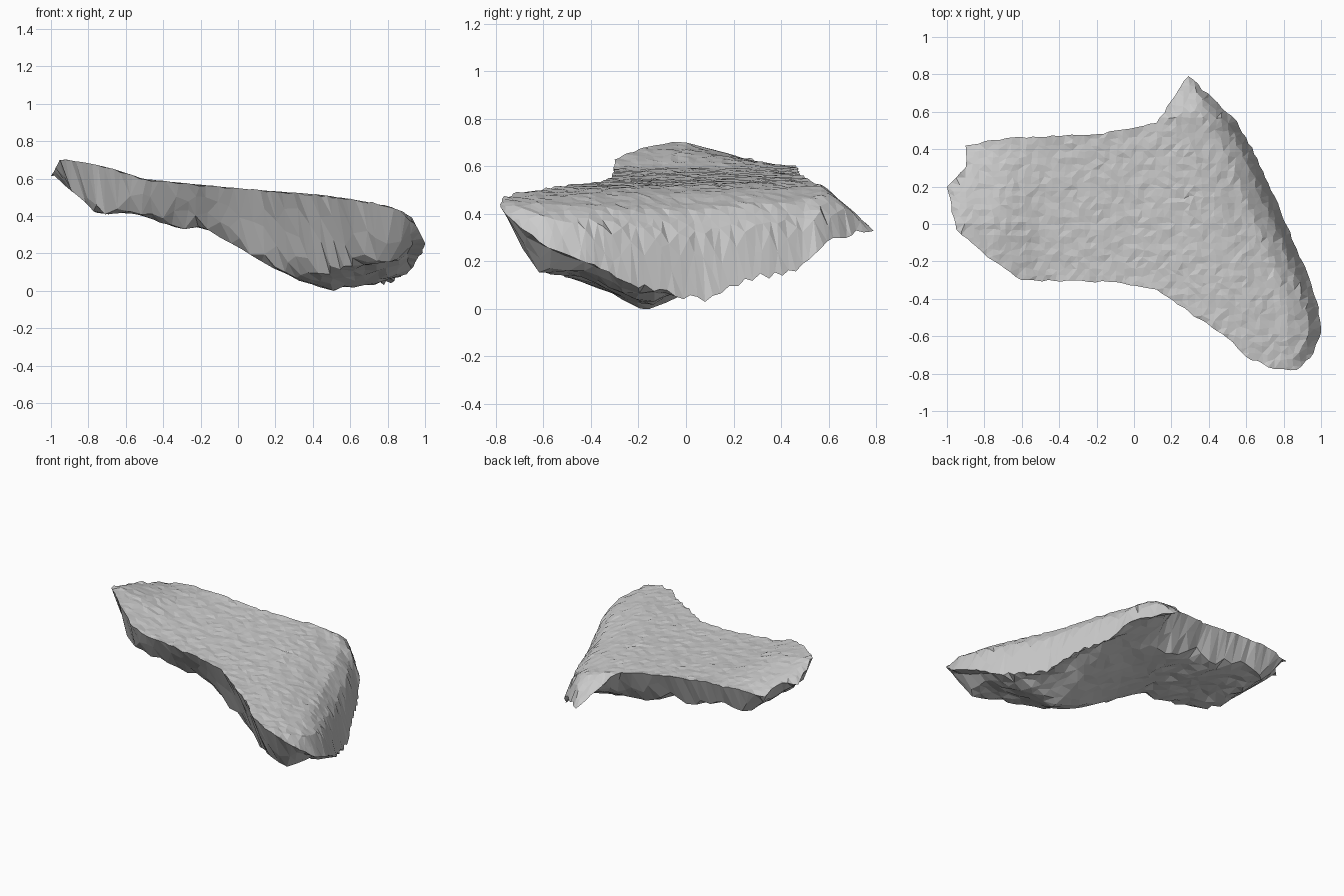
import bpy, bmesh, math, random
from mathutils import Vector
from mathutils.geometry import delaunay_2d_cdt

if "Cube" in bpy.data.objects:
    bpy.data.objects.remove(bpy.data.objects["Cube"])

random.seed(4)

# Plan outline of the fragment
outline = [(-1, .2), (-.9, .3), (-.9, .42), (-.68, .46), (-.2, .48), (.12, .54), (.2, .66),
           (.29, .79), (.55, .55), (.66, .35), (.78, .08), (.9, -.2), (.98, -.42), (1, -.58),
           (.96, -.69), (.87, -.78), (.75, -.775), (.6, -.71), (.5, -.61), (.12, -.35),
           (-.1, -.31), (-.6, -.3), (-.78, -.18), (-.95, -.03)]
# Profiles: top and underside heights along x, right edge position and height along y
top_x = [(-1, .67), (-.94, .71), (-.7, .665), (-.5, .6), (0, .55), (.4, .52), (.75, .485), (1, .46)]
under_x = [(-1, .62), (-.74, .41), (-.6, .43), (-.3, .34), (-.18, .34), (0, .23),
           (.35, .04), (.5, 0), (.65, .02), (.85, .04), (1, .2)]
edge_x = [(-.78, .87), (-.69, .96), (-.58, 1), (-.42, .98), (-.2, .9), (.08, .78),
          (.35, .66), (.55, .55), (.79, .29)]
edge_z = [(-.78, .43), (-.69, .34), (-.58, .26), (-.4, .19), (-.2, .1), (0, .04), (.08, .04),
          (.2, .1), (.4, .15), (.5, .17), (.58, .28), (.79, .34)]
rolloff = [(0, 1), (.055, .38), (.14, .16), (.3, .04), (.45, 0)]
# Underside rise towards front and back, and width of the side walls, along x
front_rise = [(-.2, .05), (.3, .42)]
back_rise = [(-.3, .04), (0, .15), (.3, .42), (.6, .45)]
front_width = [(-.65, .06), (-.3, .15), (.3, .16), (.6, .13)]
back_width = [(-.6, .06), (0, .1), (.4, .13)]


def lerp_table(table, t):
    if t <= table[0][0]:
        return table[0][1]
    for (a, va), (b, vb) in zip(table, table[1:]):
        if t <= b:
            return va + (vb - va) * (t - a) / (b - a)
    return table[-1][1]


def top_height(x, y):
    z = lerp_table(top_x, x)
    z -= .26 * max(0, y) * min(1, max(0, (-.5 - x) / .4))
    d = max(0, (lerp_table(edge_x, y) - x) * .9)
    z += (lerp_table(edge_z, y) - z) * lerp_table(rolloff, d)
    return min(z, .34 + (.79 - y) * .85)      # drooping back tip


# Resample the outline with a slightly chipped edge
rim = []
for i, a in enumerate(outline):
    a, b = Vector(a), Vector(outline[(i + 1) % len(outline)])
    n = max(1, round((b - a).length / .035))
    for k in range(n):
        p = a.lerp(b, k / n)
        if k:
            p += Vector((random.uniform(-.005, .005), random.uniform(-.005, .005)))
        rim.append(p)
rim_z = [top_height(p.x, p.y) + random.uniform(-.006, .006) for p in rim]


def nearest_rim(p):
    i = min(range(len(rim)), key=lambda k: (rim[k] - p).length_squared)
    return (rim[i] - p).length, rim_z[i]


def under_height(x, y):
    d, z = nearest_rim(Vector((x, y)))
    if y > -.16:
        rise, width = lerp_table(back_rise, x) * (y + .16), lerp_table(back_width, x)
    else:
        rise, width = min(.13, lerp_table(front_rise, x) * (-.16 - y)), lerp_table(front_width, x)
    deep = min(lerp_table(under_x, x) + rise, top_height(x, y) - .06)
    return z + (deep - z) * min(1, d / width)


def inside(p):
    hit = False
    for a, b in zip(rim, rim[1:] + rim[:1]):
        if (a.y > p.y) != (b.y > p.y) and p.x < a.x + (p.y - a.y) * (b.x - a.x) / (b.y - a.y):
            hit = not hit
    return hit


bm = bmesh.new()
rim_verts = [bm.verts.new((p.x, p.y, z)) for p, z in zip(rim, rim_z)]


# One facetted skin spanning the shared rim
def skin(step, height, rough, gap):
    pts = list(rim)
    for i in range(int(2 / step) + 1):
        for j in range(int(1.6 / step) + 1):
            p = Vector((-1 + i * step, -.8 + j * step))
            p += Vector((random.uniform(-.25, .25), random.uniform(-.25, .25))) * step
            if inside(p) and nearest_rim(p)[0] > gap:
                pts.append(p)
    n = len(rim)
    co, _, faces, orig, _, _ = delaunay_2d_cdt(pts, [], [list(range(n))], 1, 1e-5)
    verts = []
    for p, src in zip(co, orig):
        if src and src[0] < n:
            verts.append(rim_verts[src[0]])
        else:
            z = height(p.x, p.y) + random.uniform(-rough, rough)
            verts.append(bm.verts.new((p.x, p.y, max(0, z))))
    for f in faces:
        try:
            bm.faces.new([verts[k] for k in f])
        except ValueError:
            pass


skin(.035, top_height, .004, .02)
skin(.06, under_height, .008, .035)

bmesh.ops.recalc_face_normals(bm, faces=bm.faces)
# Settle on the ground
low = min(v.co.z for v in bm.verts)
for v in bm.verts:
    v.co.z -= low
mesh = bpy.data.meshes.new("stone_fragment")
bm.to_mesh(mesh)
bm.free()
bpy.context.collection.objects.link(bpy.data.objects.new("stone_fragment", mesh))
